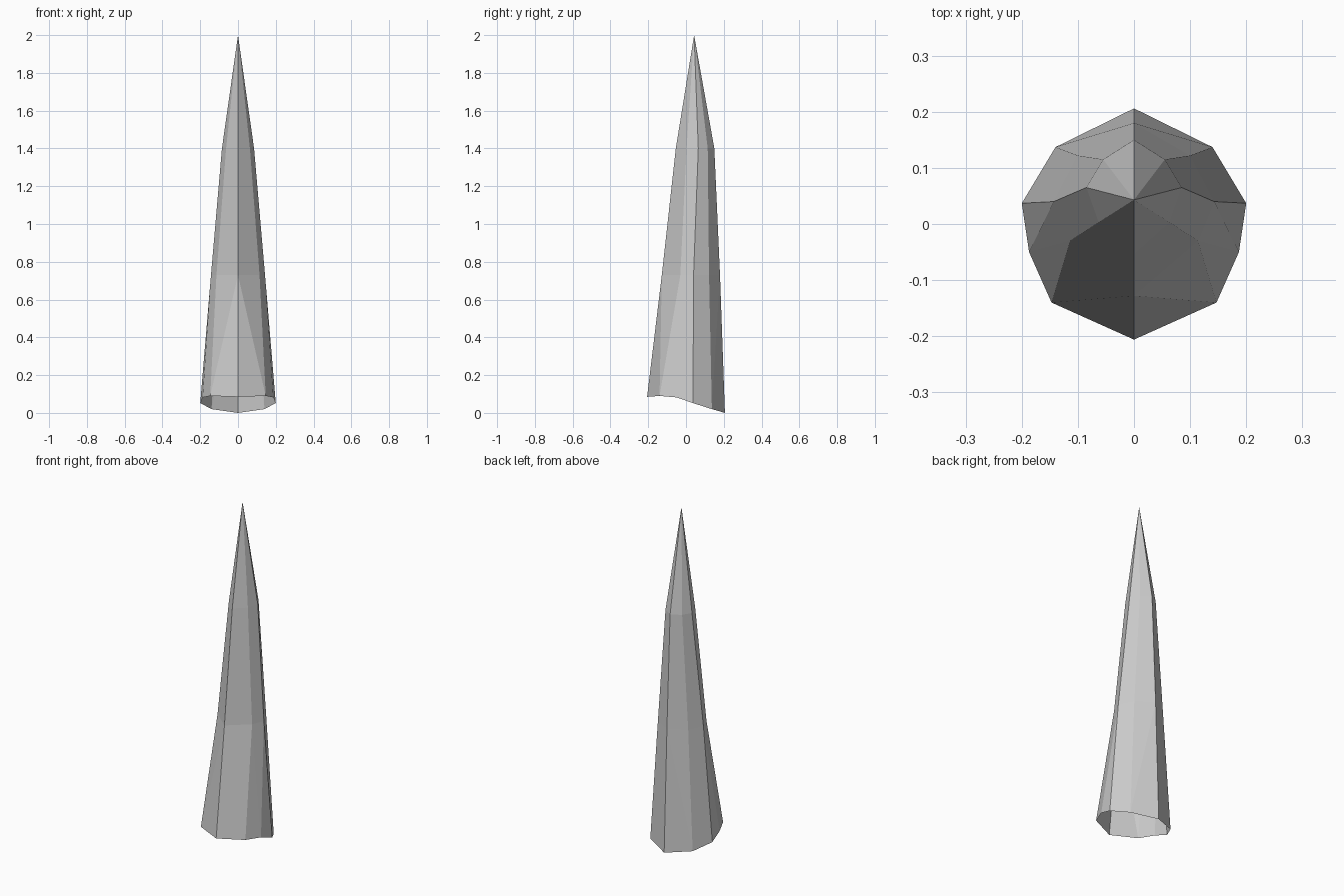
import bpy
import bmesh

# Clear the default cube only
cube = bpy.data.objects.get("Cube")
if cube:
    bpy.data.objects.remove(cube, do_unlink=True)

# Single grey material
grey = bpy.data.materials.new("stone grey")
grey.use_nodes = True
colour = (0.6, 0.6, 0.6, 1.0)
grey.diffuse_color = colour
grey.node_tree.nodes["Principled BSDF"].inputs["Base Color"].default_value = colour

# Half rings from back to front: back, back side, side, front side, front
base = [(0, 0.206, 0), (0.14, 0.137, 0.02), (0.2, 0.037, 0.052),
        (0.147, -0.14, 0.09), (0, -0.206, 0.085)]
middle = [(0, 0.18, 0.73), (0.1, 0.122, 0.73), (0.143, 0.04, 0.73),
          (0.114, -0.03, 0.73), (0, -0.128, 0.73)]
upper = [(0, 0.15, 1.4), (0.055, 0.115, 1.4), (0.085, 0.065, 1.4),
         (0.063, 0.003, 1.4), (0, -0.054, 1.4)]
tip_point = (0, 0.043, 2)
rim_point = (0.187, -0.05, 0.082)   # extra corner on the wavy rim

bm = bmesh.new()
rings = [[bm.verts.new(p) for p in ring] for ring in (base, middle, upper)]
tip = bm.verts.new(tip_point)
rim = bm.verts.new(rim_point)
b, m, u = rings

# Lower wall, with the extra rim corner splitting the side panel
for i in range(4):
    if i == 2:
        bm.faces.new((b[2], m[2], rim))
        bm.faces.new((m[2], m[3], rim))
        bm.faces.new((rim, m[3], b[3]))
    elif i == 0:
        bm.faces.new((b[0], m[0], b[1]))
        bm.faces.new((m[0], m[1], b[1]))
    elif i == 3:
        bm.faces.new((b[3], m[4], b[4]))
        bm.faces.new((b[3], m[3], m[4]))
    else:
        bm.faces.new((b[i], m[i], m[i + 1], b[i + 1]))

# Upper wall and pointed tip
for i in range(4):
    bm.faces.new((m[i], u[i], u[i + 1], m[i + 1]))
    bm.faces.new((u[i], tip, u[i + 1]))

# Mirror the half shell across the centre plane
bmesh.ops.mirror(bm, geom=bm.verts[:] + bm.edges[:] + bm.faces[:],
                 axis='X', merge_dist=0.0005)
bmesh.ops.remove_doubles(bm, verts=bm.verts[:], dist=0.0005)
bmesh.ops.recalc_face_normals(bm, faces=bm.faces[:])

# Make the open shell face outwards
if sum(f.normal.dot(f.calc_center_median() * 1.0) * f.calc_area()
       for f in bm.faces if f.calc_center_median().z < 0.7) < 0:
    bmesh.ops.reverse_faces(bm, faces=bm.faces[:])

mesh = bpy.data.meshes.new("spike_shell")
bm.to_mesh(mesh)
bm.free()
mesh.materials.append(grey)
spike = bpy.data.objects.new("spike_shell", mesh)
bpy.context.collection.objects.link(spike)
